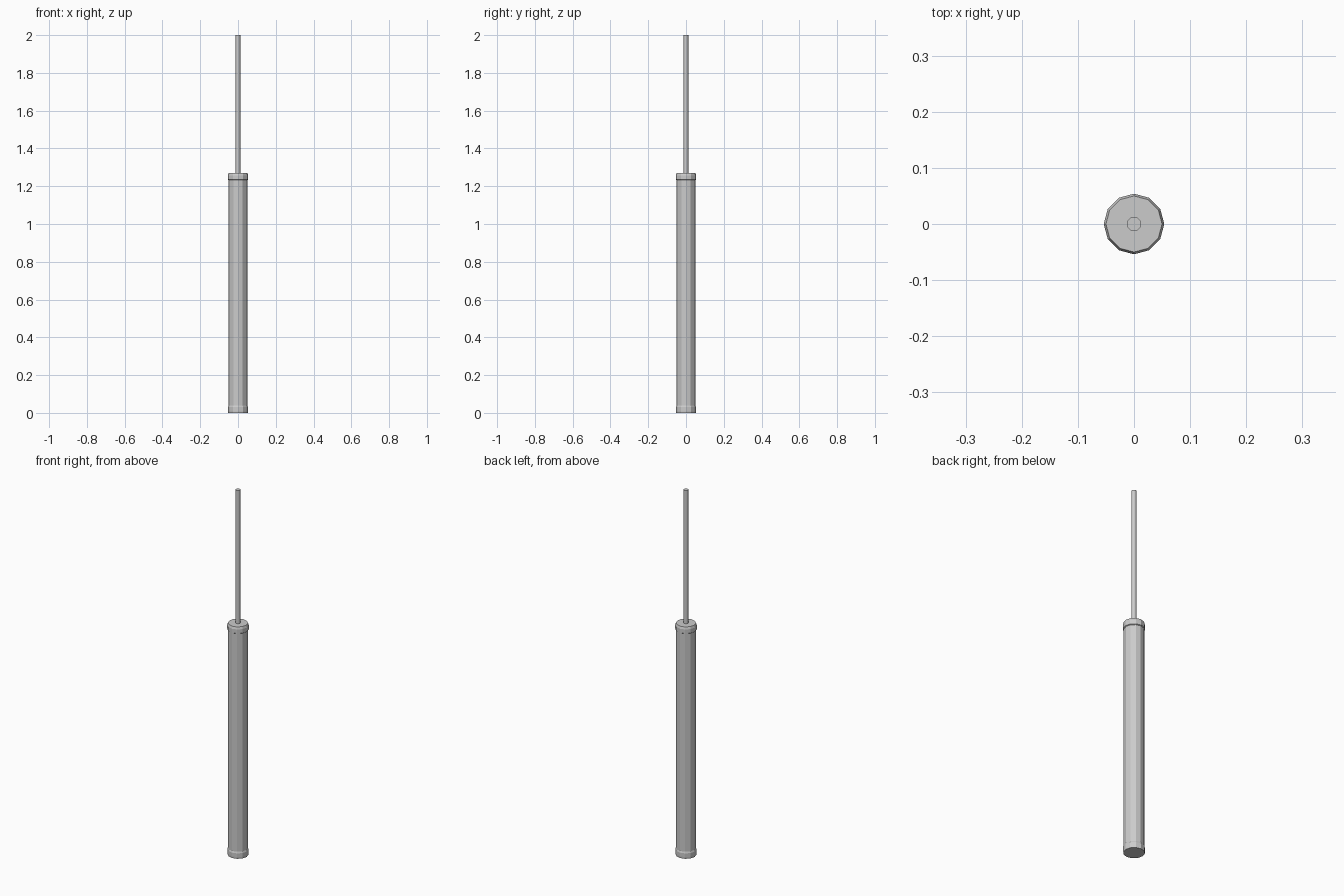
import bpy, bmesh, math

if "Cube" in bpy.data.objects:
    bpy.data.objects.remove(bpy.data.objects["Cube"])


def lathe(name, profile, sides):
    """Revolve an (r, z) profile around z and cap both ends."""
    bm = bmesh.new()
    rings = []
    for r, z in profile:
        rings.append([bm.verts.new((r * math.cos(2 * math.pi * i / sides),
                                    r * math.sin(2 * math.pi * i / sides), z))
                      for i in range(sides)])
    for a, b in zip(rings, rings[1:]):
        for i in range(sides):
            j = (i + 1) % sides
            bm.faces.new((a[i], a[j], b[j], b[i]))
    bm.faces.new(rings[0][::-1])
    bm.faces.new(rings[-1])
    mesh = bpy.data.meshes.new(name)
    bm.to_mesh(mesh)
    bm.free()
    obj = bpy.data.objects.new(name, mesh)
    bpy.context.collection.objects.link(obj)
    return obj


# Main barrel with a slightly wider foot and a chamfered collar at the top
lathe("barrel", [(0.052, 0), (0.053, 0.01), (0.053, 0.03), (0.050, 0.038),
                 (0.050, 1.233), (0.054, 1.236), (0.054, 1.258),
                 (0.050, 1.27)], 12)

# Slim rod rising from the barrel
lathe("rod", [(0.0127, 1.268), (0.0127, 2.0)], 12)
